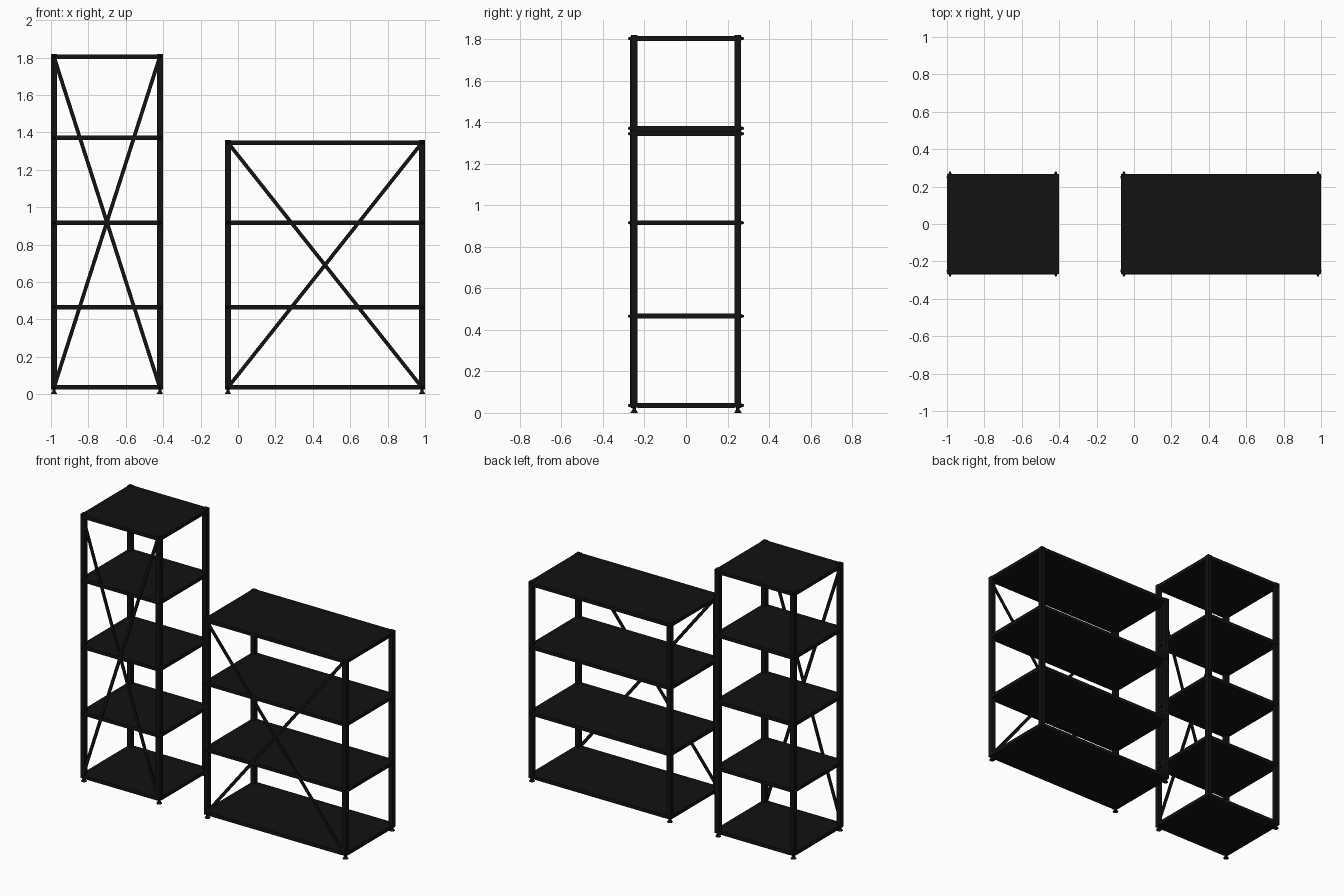
import bpy, math
from mathutils import Vector

if "Cube" in bpy.data.objects:
    bpy.data.objects.remove(bpy.data.objects["Cube"])

POST = 0.032      # square tube width
DEPTH = 0.266     # half depth to the outer face of the posts
RAIL = 0.024      # shelf rail thickness

black = bpy.data.materials.new("black_metal")
black.diffuse_color = (0.006, 0.006, 0.006, 1)
black.use_nodes = True
black.node_tree.nodes["Principled BSDF"].inputs["Base Color"].default_value = black.diffuse_color


def finish(name):
    ob = bpy.context.object
    ob.name = name
    ob.data.materials.append(black)
    return ob


def box(name, lo, hi):
    lo, hi = Vector(lo), Vector(hi)
    bpy.ops.mesh.primitive_cube_add(size=1, location=(lo + hi) / 2)
    ob = finish(name)
    ob.scale = hi - lo
    return ob


def cone(name, r1, r2, depth, loc, rot=(0, 0, 0), sides=16):
    bpy.ops.mesh.primitive_cone_add(vertices=sides, radius1=r1, radius2=r2,
                                    depth=depth, location=loc, rotation=rot)
    ob = finish(name)
    bpy.ops.object.shade_smooth_by_angle()
    return ob


def shelf_unit(name, x0, x1, height, levels):
    h = POST / 2
    for side, px in (("left", x0 + h), ("right", x1 - h)):
        for end, s in (("front", -1), ("back", 1)):
            py = s * (DEPTH - h)
            tag = f"{name}_{end}_{side}"
            # upright post with levelling foot
            box(tag + "_post", (px - h, py - h, 0.025), (px + h, py + h, height))
            cone(tag + "_foot_pad", 0.018, 0.010, 0.014, (px, py, 0.007))
            cone(tag + "_foot_stem", 0.008, 0.008, 0.018, (px, py, 0.019))
            # bolt heads at every shelf
            for z in levels:
                cone(tag + "_bolt", 0.010, 0.004, 0.015,
                     (px, s * (DEPTH + 0.0065), z), (-s * math.pi / 2, 0, 0), 12)

    # shelves: rails flush with the posts and a panel inside
    r = RAIL / 2
    for z in levels:
        for s in (-1, 1):
            ya, yb = sorted((s * DEPTH, s * (DEPTH - RAIL)))
            box(name + "_long_rail", (x0 + POST, ya, z - r), (x1 - POST, yb, z + r))
        for xa in (x0, x1 - RAIL):
            box(name + "_side_rail", (xa, -DEPTH + POST, z - r),
                (xa + RAIL, DEPTH - POST, z + r))
        box(name + "_shelf_panel", (x0 + RAIL * 0.9, -DEPTH + RAIL * 0.9, z - r + 0.003),
            (x1 - RAIL * 0.9, DEPTH - RAIL * 0.9, z + r - 0.0005))

    # crossed flat braces on the front face
    low, high = levels[0], levels[-1]
    dx, dz = x1 - x0 - POST, high - low
    for i, s in enumerate((-1, 1)):
        bpy.ops.mesh.primitive_cube_add(
            size=1, location=((x0 + x1) / 2, -DEPTH + 0.004 - 0.004 * i, (low + high) / 2),
            rotation=(0, s * math.atan2(dx, dz), 0))
        ob = finish(name + "_cross_brace")
        ob.scale = (0.02, 0.008, math.hypot(dx, dz) - 0.02)


shelf_unit("tall_unit", -1.0, -0.402, 1.82, (0.036, 0.466, 0.916, 1.371, 1.804))
shelf_unit("wide_unit", -0.07, 1.0, 1.36, (0.036, 0.466, 0.916, 1.345))
